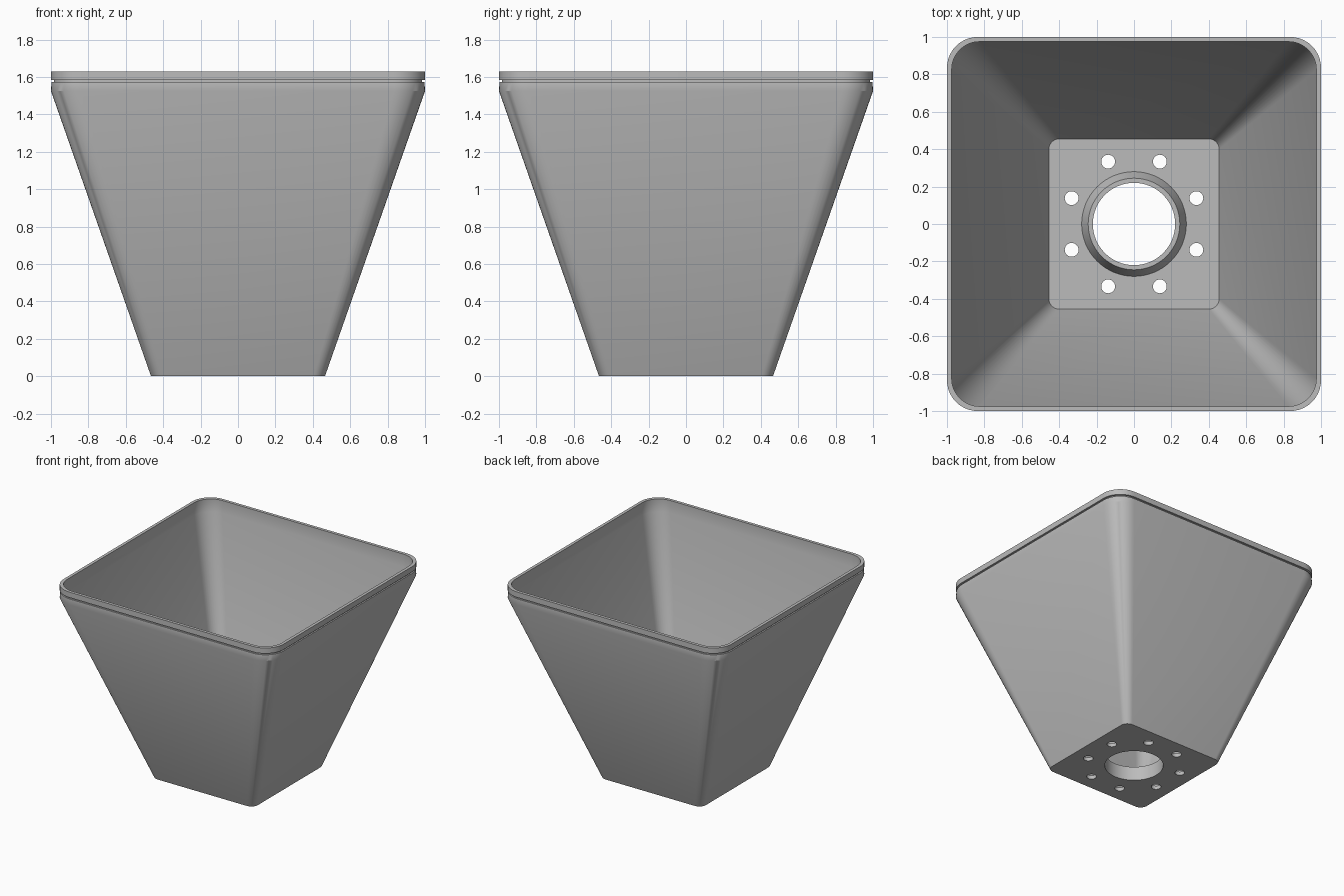
import bpy, bmesh, math
from mathutils import Matrix

cube = bpy.data.objects.get("Cube")
if cube:
    bpy.data.objects.remove(cube, do_unlink=True)

grey = bpy.data.materials.new("plain grey")
grey.use_nodes = True
GREY = (0.5, 0.5, 0.5, 1)
grey.diffuse_color = GREY
grey.node_tree.nodes["Principled BSDF"].inputs["Base Color"].default_value = GREY

HOLE, FLOOR = 0.22, 0.03


def make_object(name, bm):
    bmesh.ops.recalc_face_normals(bm, faces=bm.faces[:])
    mesh = bpy.data.meshes.new(name)
    bm.to_mesh(mesh)
    bm.free()
    mesh.materials.append(grey)
    obj = bpy.data.objects.new(name, mesh)
    bpy.context.collection.objects.link(obj)
    return obj


def smooth(obj, degrees=30):
    bpy.ops.object.select_all(action="DESELECT")
    obj.select_set(True)
    bpy.context.view_layer.objects.active = obj
    bpy.ops.object.shade_smooth_by_angle(angle=math.radians(degrees))


def rounded_square(half, radius, z, steps=10):
    points = []
    for corner in range(4):
        turn = corner * math.pi / 2
        sx, sy = [(1, 1), (-1, 1), (-1, -1), (1, -1)][corner]
        for i in range(steps + 1):
            a = turn + i / steps * math.pi / 2
            points.append((sx * (half - radius) + radius * math.cos(a),
                           sy * (half - radius) + radius * math.sin(a), z))
    return points


def circle(radius, z, steps=64):
    return [(radius * math.cos(i * math.tau / steps),
             radius * math.sin(i * math.tau / steps), z) for i in range(steps)]


def loft(loops, closed=False):
    """Skin a list of equal loops; cap the ends or join last to first."""
    bm = bmesh.new()
    rings = [[bm.verts.new(p) for p in loop] for loop in loops]
    pairs = list(zip(rings, rings[1:]))
    if closed:
        pairs.append((rings[-1], rings[0]))
    else:
        bm.faces.new(rings[0])
        bm.faces.new(rings[-1])
    n = len(rings[0])
    for a, b in pairs:
        for i in range(n):
            j = (i + 1) % n
            bm.faces.new((a[i], a[j], b[j], b[i]))
    return bm


# Tapered pot: outer wall, grooved rim, inner wall and floor
profile = [
    (0.465, 0.06, 0), (1.0, 0.165, 1.525), (0.997, 0.165, 1.572),
    (0.985, 0.155, 1.572), (0.985, 0.155, 1.585), (1.0, 0.165, 1.585),
    (1.0, 0.165, 1.63), (0.975, 0.15, 1.63), (0.975, 0.15, 1.525),
    (0.455, 0.055, FLOOR),
]
pot = make_object("pot", loft([rounded_square(*p) for p in profile]))

# Drain hole and eight small holes cut through the floor
bm = bmesh.new()
spots = [(HOLE, 0, 0, 64)]
for i in range(8):
    a = math.radians(22.5 + 45 * i)
    spots.append((0.037, 0.361 * math.cos(a), 0.361 * math.sin(a), 24))
for radius, x, y, sides in spots:
    bmesh.ops.create_cone(bm, cap_ends=True, segments=sides, radius1=radius,
                          radius2=radius, depth=0.3,
                          matrix=Matrix.Translation((x, y, 0)))
cutter = make_object("hole_cutter", bm)
cutter.hide_render = True
cut = pot.modifiers.new("holes", "BOOLEAN")
cut.operation = "DIFFERENCE"
cut.solver = "EXACT"
cut.object = cutter
bpy.context.view_layer.objects.active = pot
pot.select_set(True)
bpy.ops.object.modifier_apply(modifier=cut.name)
bpy.data.objects.remove(cutter, do_unlink=True)
smooth(pot)

# Raised collar with a sloped outside around the drain hole
collar = make_object("drain_collar", loft([
    circle(HOLE, FLOOR), circle(0.28, FLOOR),
    circle(0.245, 0.115), circle(HOLE, 0.115)], closed=True))
smooth(collar)
